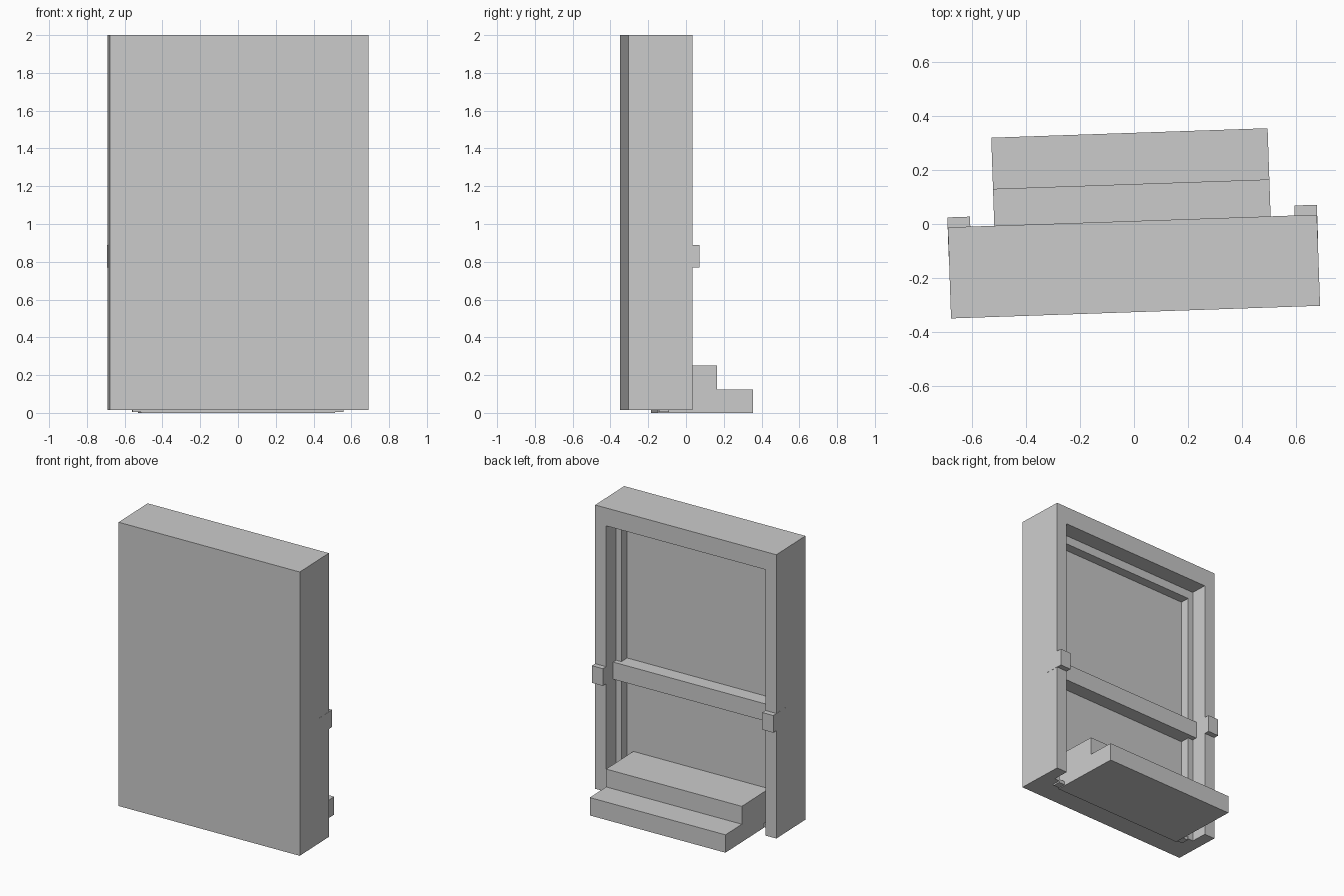
import bpy, bmesh, math
from mathutils import Matrix

if "Cube" in bpy.data.objects:
    bpy.data.objects.remove(bpy.data.objects["Cube"])

# whole doorway is turned slightly about z
PLACE = Matrix.Translation((0, -0.158, 0)) @ Matrix.Rotation(math.radians(1.96), 4, 'Z')


def finish(name, bm):
    bmesh.ops.recalc_face_normals(bm, faces=bm.faces)
    me = bpy.data.meshes.new(name)
    bm.to_mesh(me)
    bm.free()
    ob = bpy.data.objects.new(name, me)
    bpy.context.collection.objects.link(ob)
    ob.matrix_world = PLACE
    return ob


def prism(name, x0, x1, profile):
    """Extrude a (y, z) profile from x0 to x1."""
    bm = bmesh.new()
    face = bm.faces.new([bm.verts.new((x0, y, z)) for y, z in profile])
    out = bmesh.ops.extrude_face_region(bm, geom=[face])
    verts = [v for v in out['geom'] if isinstance(v, bmesh.types.BMVert)]
    bmesh.ops.translate(bm, verts=verts, vec=(x1 - x0, 0, 0))
    return finish(name, bm)


def box(name, x0, x1, y0, y1, z0, z1):
    return prism(name, x0, x1, [(y0, z0), (y1, z0), (y1, z1), (y0, z1)])


# door slab and surround, with a two-stage recess open at the bottom
surround = box("door_surround", -0.685, 0.685, -0.169, 0.169, 0.015, 2.0)
cutters = [box("outer_recess_cutter", -0.602, 0.602, 0.053, 0.3, -0.1, 1.875),
           box("inner_recess_cutter", -0.562, 0.562, -0.013, 0.2, -0.1, 1.815)]
for cutter in cutters:
    cutter.hide_render = True
    cutter.hide_set(True)
    mod = surround.modifiers.new(cutter.name, 'BOOLEAN')
    mod.operation = 'DIFFERENCE'
    mod.solver = 'EXACT'
    mod.object = cutter

# two entrance steps
prism("entrance_steps", -0.513, 0.513,
      [(-0.01, 0), (0.496, 0), (0.496, 0.125), (0.306, 0.125), (0.306, 0.25), (-0.01, 0.25)])

# thin threshold beside the steps
for s in (-1, 1):
    a, b = sorted((s * 0.513, s * 0.56))
    box("threshold", a, b, -0.005, 0.05, 0.006, 0.03)

# cross bar and its end brackets
box("cross_bar", -0.602, 0.602, -0.013, 0.087, 0.77, 0.89)
for s in (-1, 1):
    a, b = sorted((s * 0.602, s * 0.686))
    box("bar_bracket", a, b, 0.06, 0.206, 0.77, 0.89)
